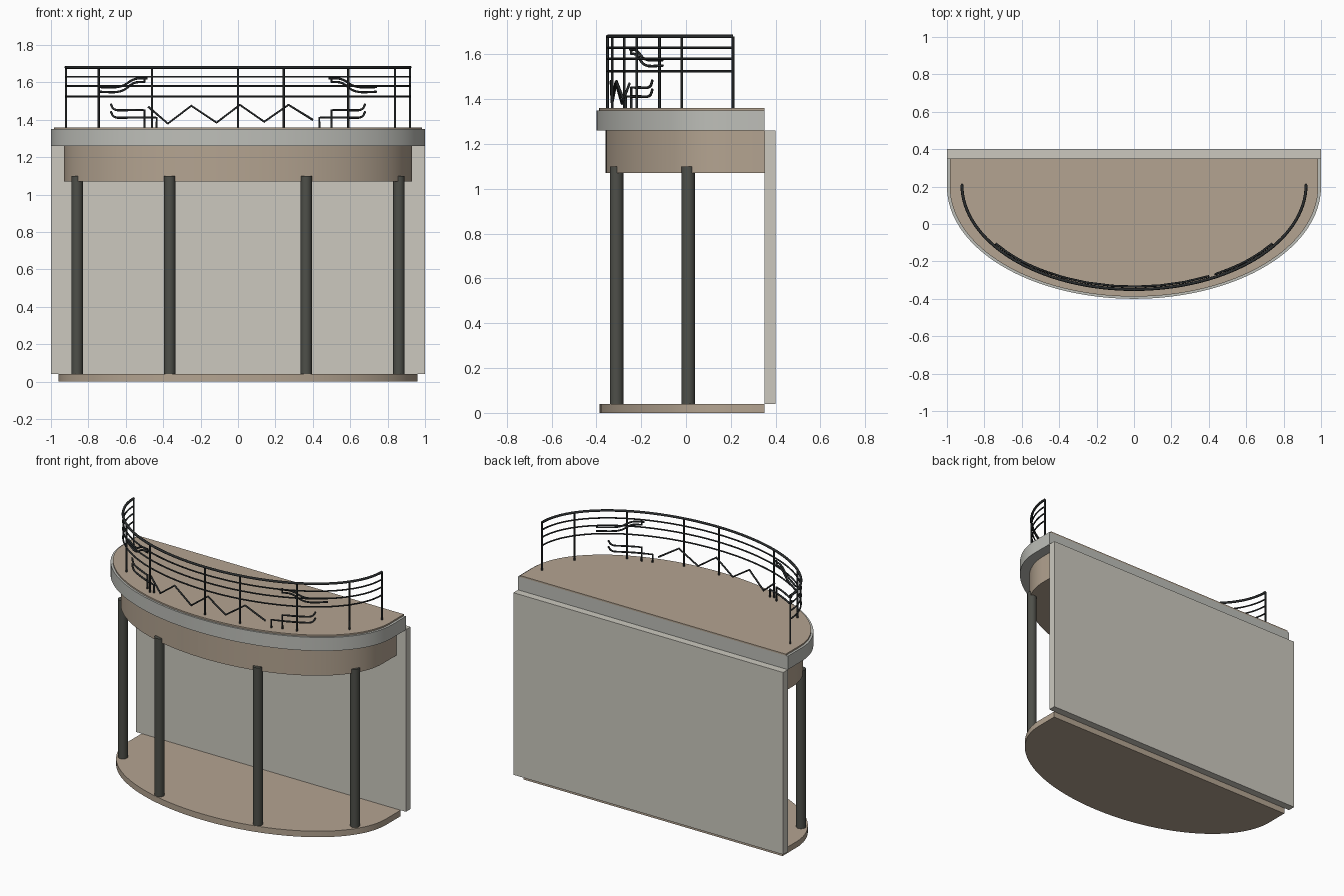
import bpy, bmesh, math

cube = bpy.data.objects.get("Cube")
if cube:
    bpy.data.objects.remove(cube, do_unlink=True)


def material(name, rgb):
    lin = [(c / 255 / 12.92) if c < 11 else ((c / 255 + 0.055) / 1.055) ** 2.4 for c in rgb]
    m = bpy.data.materials.new(name)
    m.use_nodes = True
    m.diffuse_color = (*lin, 1)
    m.node_tree.nodes["Principled BSDF"].inputs["Base Color"].default_value = (*lin, 1)
    return m


TAN = material("tan stone", (180, 164, 145))
WALL = material("pale plaster", (204, 201, 191))
TRIM = material("grey trim", (190, 191, 185))
COLUMN = material("dark column", (78, 79, 73))
IRON = material("black iron", (42, 45, 46))

BACK = 0.35      # where the slabs meet the wall
CENTRE = 0.2     # y of the ellipse centre


def link(name, data, mat):
    ob = bpy.data.objects.new(name, data)
    bpy.context.collection.objects.link(ob)
    data.materials.append(mat)
    return ob


def prism(name, outline, z0, z1, mat):
    """Extrude a flat outline from z0 to z1."""
    bm = bmesh.new()
    face = bm.faces.new([bm.verts.new((x, y, z0)) for x, y in outline])
    top = bmesh.ops.extrude_face_region(bm, geom=[face])["geom"]
    bmesh.ops.translate(bm, vec=(0, 0, z1 - z0),
                        verts=[g for g in top if isinstance(g, bmesh.types.BMVert)])
    bmesh.ops.recalc_face_normals(bm, faces=bm.faces)
    me = bpy.data.meshes.new(name)
    bm.to_mesh(me)
    bm.free()
    me.shade_smooth()
    me.set_sharp_from_angle(angle=math.radians(30))
    return link(name, me, mat)


def half_oval(a, b, n=64):
    arc = [(-a * math.cos(math.pi * i / n), CENTRE - b * math.sin(math.pi * i / n))
           for i in range(n + 1)]
    return [(-a, BACK)] + arc + [(a, BACK)]


def tube(name, points, radius):
    """Round iron bar through the points."""
    cu = bpy.data.curves.new(name, "CURVE")
    cu.dimensions = "3D"
    cu.bevel_depth = radius
    cu.bevel_resolution = 2
    cu.use_fill_caps = True
    sp = cu.splines.new("POLY")
    sp.points.add(len(points) - 1)
    for p, co in zip(sp.points, points):
        p.co = (*co, 1)
    return link(name, cu, IRON)


def on_rail(x, z, inset=0.0):
    """Put a point of the front elevation on the curved railing."""
    a, b = 0.92 - inset, 0.56 - inset
    return (x, 0.21 - b * math.sqrt(max(0, 1 - (x / a) ** 2)), z)


def rounded(pts, steps=4):
    """Round the inner corners of a path with small quadratic bends."""
    out = [pts[0]]
    for p, q, r in zip(pts, pts[1:], pts[2:]):
        s = [(p[i] + q[i]) / 2 for i in (0, 1)]
        e = [(q[i] + r[i]) / 2 for i in (0, 1)]
        for k in range(steps + 1):
            t = k / steps
            out.append(tuple((1 - t) ** 2 * s[i] + 2 * t * (1 - t) * q[i] + t * t * e[i]
                             for i in (0, 1)))
    return out + [pts[-1]]


# Slabs, drum and back wall
prism("base_slab", half_oval(0.96, 0.585), 0, 0.04, TAN)
prism("drum_beam", half_oval(0.93, 0.56), 1.07, 1.26, TAN)
prism("balcony_rim", half_oval(1.0, 0.6), 1.26, 1.35, TRIM)
prism("balcony_floor", half_oval(0.985, 0.588), 1.35, 1.36, TAN)
prism("back_wall", [(-1, 0.35), (1, 0.35), (1, 0.4), (-1, 0.4)], 0.04, 1.26, WALL)

# Columns, half buried in the drum
for side, s in (("right", -1), ("left", 1)):
    for place, cx, cy in (("outer", 0.86, 0.01), ("inner", 0.365, -0.31)):
        ring = [(s * cx + 0.03 * math.cos(math.tau * i / 24),
                 cy + 0.03 * math.sin(math.tau * i / 24)) for i in range(24)]
        prism(f"{side}_{place}_column", ring, 0.04, 1.1, COLUMN)

# Railing bars
for i, (z, r) in enumerate(((1.68, 0.008), (1.63, 0.005), (1.58, 0.005), (1.525, 0.005))):
    tube(f"rail_{i}", [on_rail(-0.92 * math.cos(math.pi * k / 64), z) for k in range(65)], r)

# Railing posts
for i, x in enumerate((-0.92, -0.745, -0.46, 0, 0.245, 0.59, 0.84, 0.92)):
    tube(f"post_{i}", [on_rail(x, 1.355), on_rail(x, 1.68)], 0.006)

# Zigzag ornament
zig = [(-0.48, 1.47), (-0.375, 1.38), (-0.25, 1.475), (-0.115, 1.385),
       (0.01, 1.48), (0.14, 1.39), (0.27, 1.48), (0.4, 1.4)]
tube("zigzag", [on_rail(x, z, 0.015) for x, z in zig], 0.006)

# Curled ornaments on both sides
curls = {
    "low_curl_upper": [(0.68, 1.485), (0.665, 1.45), (0.6, 1.452), (0.5, 1.452)],
    "low_curl_lower": [(0.68, 1.445), (0.665, 1.41), (0.6, 1.412), (0.435, 1.412)],
    "high_curl_upper": [(0.74, 1.575), (0.62, 1.572), (0.56, 1.622), (0.485, 1.622)],
    "high_curl_lower": [(0.74, 1.55), (0.62, 1.545), (0.56, 1.602), (0.5, 1.602)],
}
ends = {"low_curl_upper": 1.355, "low_curl_lower": 1.355, "high_curl_lower": 1.63}
for side, s in (("right", -1), ("left", 1)):
    for name, pts in curls.items():
        path = rounded(pts)
        if name in ends:
            path.append((pts[-1][0], ends[name]))
        tube(f"{side}_{name}", [on_rail(s * x, z, 0.015) for x, z in path], 0.006)
